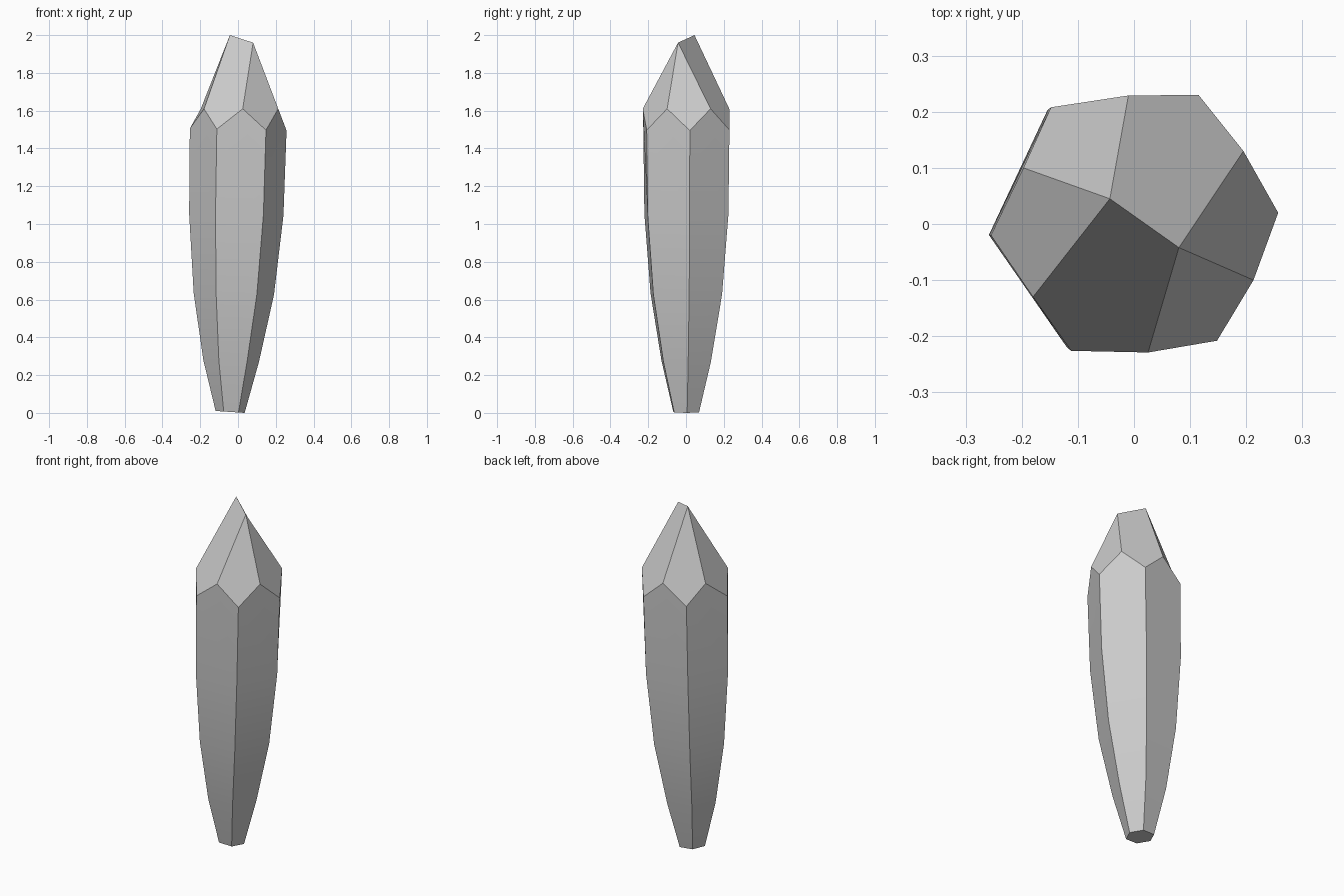
import bpy, bmesh, math

cube = bpy.data.objects.get("Cube")
if cube:
    bpy.data.objects.remove(cube, do_unlink=True)

# Stone material
stone = bpy.data.materials.new("grey_stone")
stone.use_nodes = True
grey = (0.6, 0.6, 0.6, 1)
stone.diffuse_color = grey
stone.node_tree.nodes["Principled BSDF"].inputs["Base Color"].default_value = grey

# Irregular hexagonal section, and the raised points between its corners
corners = [(0.257, 0.02), (0.115, 0.23), (-0.148, 0.208),
           (-0.255, -0.02), (-0.112, -0.226), (0.148, -0.208)]
peaks = [(0.195, 0.13), (-0.01, 0.229), (-0.197, 0.1),
         (-0.18, -0.13), (0.025, -0.229), (0.213, -0.1)]

# Rings of the bent, tapering shaft: height, sideways shift, scale
rings = [(0.005, -0.042, 0.3), (0.275, -0.037, 0.575), (0.63, -0.023, 0.83),
         (1.05, -0.01, 0.975), (1.5, 0.0, 1.0)]

bm = bmesh.new()
shaft = [[bm.verts.new((x * s + shift, y * s, z - 0.02 * x))
          for x, y in corners] for z, shift, s in rings]
crown = [bm.verts.new((x, y, 1.61)) for x, y in peaks]
left_tip = bm.verts.new((0.08, -0.042, 1.96))
right_tip = bm.verts.new((-0.043, 0.045, 2.0))

# Base and shaft sides; the last band rises to the crown points
bm.faces.new(shaft[0][::-1])
for level, (low, high) in enumerate(zip(shaft, shaft[1:])):
    for i in range(6):
        j = (i + 1) % 6
        middle = [crown[i]] if level == len(shaft) - 2 else []
        bm.faces.new([low[i], low[j], high[j]] + middle + [high[i]])

# Cap facets meeting on the short slanted ridge
ridge = {0: [left_tip], 1: [right_tip, left_tip], 2: [right_tip],
         3: [right_tip], 4: [left_tip, right_tip], 5: [left_tip]}
for i, tips in ridge.items():
    bm.faces.new([crown[i - 1], shaft[-1][i], crown[i]] + tips)

bmesh.ops.recalc_face_normals(bm, faces=bm.faces)
low_z = min(v.co.z for v in bm.verts)
for v in bm.verts:
    v.co.z -= low_z if v in shaft[0] else 0

mesh = bpy.data.meshes.new("crystal_shard")
bm.to_mesh(mesh)
bm.free()
mesh.materials.append(stone)
shard = bpy.data.objects.new("crystal_shard", mesh)
bpy.context.collection.objects.link(shard)

bpy.ops.object.select_all(action="DESELECT")
shard.select_set(True)
bpy.context.view_layer.objects.active = shard
bpy.ops.object.shade_smooth_by_angle(angle=math.radians(30))
